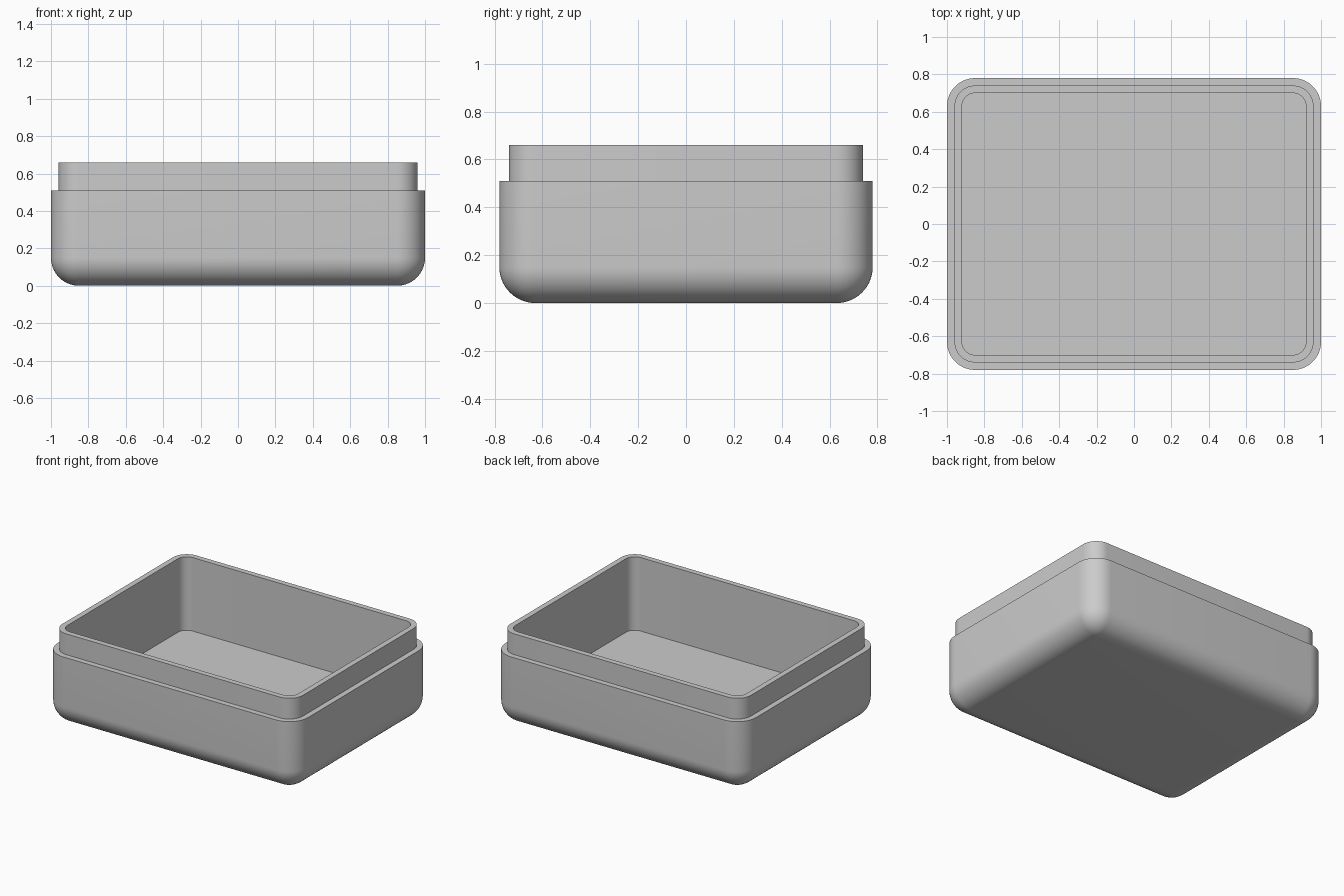
import bpy
import bmesh
from math import sin, cos, pi, radians

cube = bpy.data.objects.get("Cube")
if cube:
    bpy.data.objects.remove(cube, do_unlink=True)

HALF_X, HALF_Y = 1.0, 0.78      # outer half sizes
RADIUS = 0.15                   # corner and bottom rounding
WALL = 0.04                     # shoulder width and lip thickness
SHOULDER_Z, RIM_Z, FLOOR_Z = 0.51, 0.66, 0.13
STEPS = 14

grey = bpy.data.materials.new("light grey plastic")
grey.use_nodes = True
colour = (0.6, 0.6, 0.6, 1)
grey.diffuse_color = colour
grey.node_tree.nodes["Principled BSDF"].inputs["Base Color"].default_value = colour


def add_ring(bm, inset, z):
    """Rounded rectangle, set in from the outer wall."""
    r = RADIUS - inset
    ring = []
    for quarter, (sx, sy) in enumerate([(1, 1), (-1, 1), (-1, -1), (1, -1)]):
        for i in range(STEPS + 1):
            a = (quarter + i / STEPS) * pi / 2
            ring.append(bm.verts.new((sx * (HALF_X - RADIUS) + r * cos(a),
                                      sy * (HALF_Y - RADIUS) + r * sin(a), z)))
    return ring


# Wall section from the underside, up the outside and down to the inner floor
section = []
for i in range(STEPS + 1):
    a = i / STEPS * pi / 2
    section.append((RADIUS * (1 - sin(a)), RADIUS * (1 - cos(a))))
section += [(0, SHOULDER_Z), (WALL, SHOULDER_Z), (WALL, RIM_Z),
            (2 * WALL, RIM_Z), (2 * WALL, FLOOR_Z)]

# Box base: loft the section round the box, then close underside and floor
bm = bmesh.new()
rings = [add_ring(bm, inset, z) for inset, z in section]
for low, high in zip(rings, rings[1:]):
    for i in range(len(low)):
        j = (i + 1) % len(low)
        bm.faces.new((low[i], low[j], high[j], high[i]))
bm.faces.new(rings[0][::-1])
bm.faces.new(rings[-1])
bmesh.ops.remove_doubles(bm, verts=bm.verts[:], dist=1e-5)
bmesh.ops.recalc_face_normals(bm, faces=bm.faces[:])

mesh = bpy.data.meshes.new("box_base")
bm.to_mesh(mesh)
bm.free()
mesh.materials.append(grey)
box = bpy.data.objects.new("box_base", mesh)
bpy.context.collection.objects.link(box)

# Smooth rounded walls with crisp rims
bpy.ops.object.select_all(action='DESELECT')
box.select_set(True)
bpy.context.view_layer.objects.active = box
bpy.ops.object.shade_smooth_by_angle(angle=radians(30))
